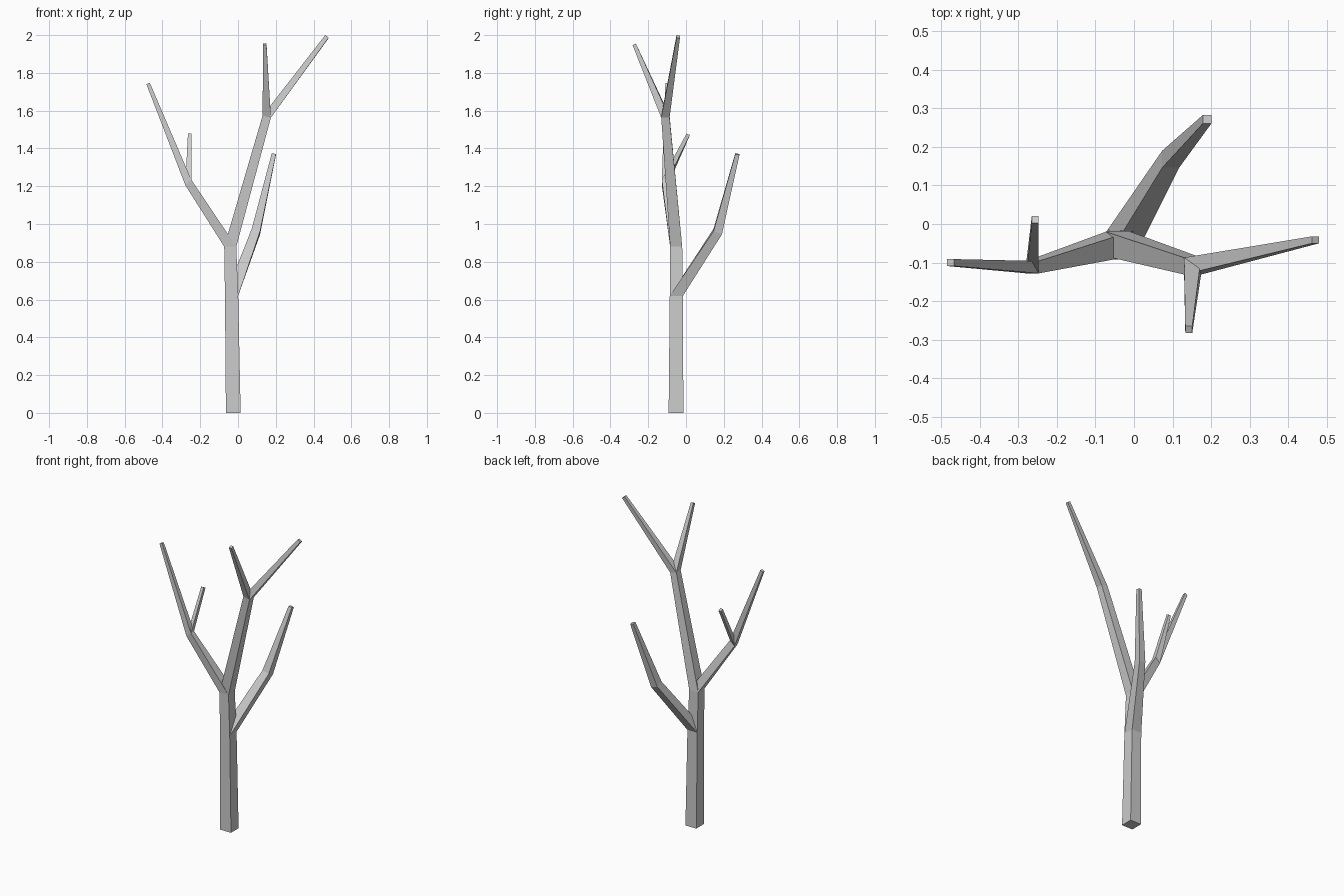
import bpy
import bmesh
from mathutils import Vector

cube = bpy.data.objects.get("Cube")
if cube:
    bpy.data.objects.remove(cube, do_unlink=True)

bark = bpy.data.materials.new("pale_grey_bark")
bark.use_nodes = True
colour = (0.6, 0.6, 0.6, 1)
bark.diffuse_color = colour
bark.node_tree.nodes["Principled BSDF"].inputs["Base Color"].default_value = colour


def ring(x, y, z, half, lean=(0, 0, 1)):
    """Square section, upright in plan, tilted to face along lean."""
    n = Vector(lean)
    return [Vector((x + i * half, y + j * half,
                    z - half * (n.x * i + n.y * j) / n.z))
            for i, j in ((-1, -1), (1, -1), (1, 1), (-1, 1))]


def limb(name, rings, cap_start=False, cap_end=True):
    """Flat-sided tapering limb skinned through a list of rings."""
    bm = bmesh.new()
    loops = [[bm.verts.new(p) for p in r] for r in rings]
    for low, high in zip(loops, loops[1:]):
        for k in range(4):
            m = (k + 1) % 4
            bm.faces.new((low[k], low[m], high[m], high[k]))
    if cap_start:
        bm.faces.new(loops[0][::-1])
    if cap_end:
        bm.faces.new(loops[-1])
    mesh = bpy.data.meshes.new(name)
    bm.to_mesh(mesh)
    bm.free()
    mesh.materials.append(bark)
    obj = bpy.data.objects.new(name, mesh)
    bpy.context.collection.objects.link(obj)


# Joints shared by the limbs that meet there
base = ring(-0.025, -0.053, 0, 0.039)
low_fork = ring(-0.034, -0.051, 0.62, 0.035)
high_fork = ring(-0.041, -0.052, 0.88, 0.032)
back_elbow = ring(0.095, 0.168, 0.96, 0.022, (0.3, 0.4, 1))
right_elbow = ring(-0.263, -0.112, 1.22, 0.016, (-0.9, 0, 1))
left_elbow = ring(0.152, -0.109, 1.568, 0.022, (0.25, 0, 1))

# Trunk
limb("trunk", [base, low_fork, high_fork], cap_start=True, cap_end=False)

# Back limb
limb("back_limb", [low_fork, back_elbow,
                   ring(0.19, 0.272, 1.37, 0.011, (0.1, 0.1, 0.42))])

# Right limb with its small twig
limb("right_limb", [high_fork, right_elbow,
                    ring(-0.476, -0.1, 1.744, 0.009, (-0.21, 0, 0.52))])
limb("right_twig", [right_elbow,
                    ring(-0.256, 0.012, 1.475, 0.009, (0, 0.12, 0.25))])

# Left limb, splitting into an outer and a front branch
limb("left_limb", [high_fork, left_elbow,
                   ring(0.471, -0.041, 1.992, 0.009, (0.32, 0.07, 0.43))])
limb("left_front_branch", [left_elbow,
                           ring(0.142, -0.274, 1.951, 0.009, (0, -0.165, 0.39))])
